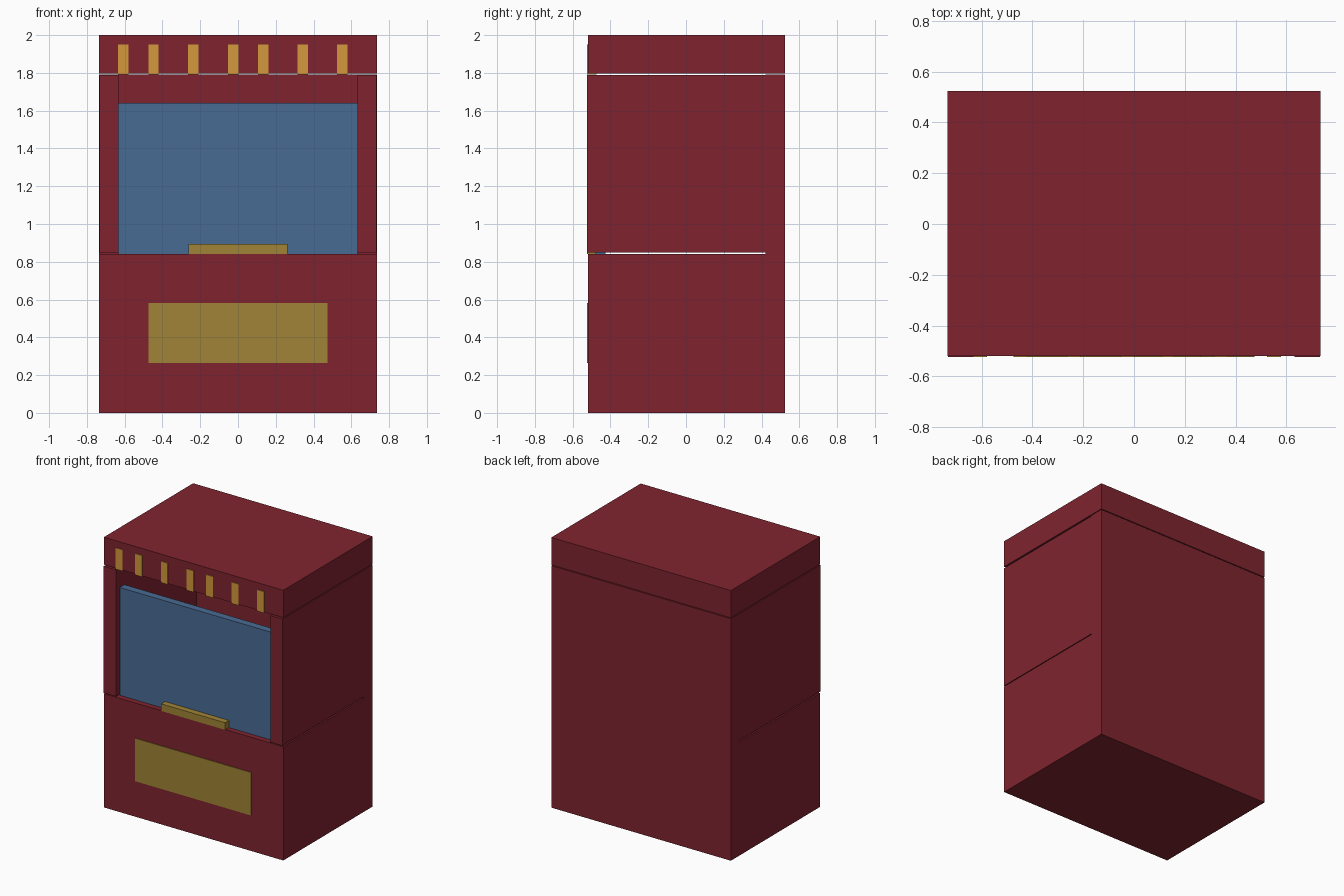
import bpy
import bmesh

if "Cube" in bpy.data.objects:
    bpy.data.objects.remove(bpy.data.objects["Cube"])


def srgb(r, g, b):
    return tuple(((c / 255 + 0.055) / 1.055) ** 2.4 for c in (r, g, b)) + (1.0,)


def material(name, rgb):
    m = bpy.data.materials.new(name)
    m.diffuse_color = srgb(*rgb)
    m.use_nodes = True
    m.node_tree.nodes["Principled BSDF"].inputs["Base Color"].default_value = m.diffuse_color
    return m


RED = material("dark_red", (128, 36, 47))
BLUE = material("glass_blue", (73, 107, 148))
BRASS = material("dull_brass", (160, 131, 54))
GOLD = material("warm_gold", (210, 153, 60))


def prism(name, profile, x0, x1, mat):
    """Extrude a (y, z) outline from x0 to x1."""
    bm = bmesh.new()
    face = bm.faces.new([bm.verts.new((x0, y, z)) for y, z in profile])
    ext = bmesh.ops.extrude_face_region(bm, geom=[face])
    moved = [v for v in ext["geom"] if isinstance(v, bmesh.types.BMVert)]
    bmesh.ops.translate(bm, verts=moved, vec=(x1 - x0, 0, 0))
    bmesh.ops.recalc_face_normals(bm, faces=bm.faces)
    mesh = bpy.data.meshes.new(name)
    bm.to_mesh(mesh)
    bm.free()
    mesh.materials.append(mat)
    obj = bpy.data.objects.new(name, mesh)
    bpy.context.collection.objects.link(obj)
    return obj


def box(name, x, y, z, mat):
    outline = [(y[0], z[0]), (y[1], z[0]), (y[1], z[1]), (y[0], z[1])]
    return prism(name, outline, x[0], x[1], mat)


W, FRONT, BACK = 0.735, -0.525, 0.525
FACE = -0.52       # front of the base and canopy, just behind the trim
WALL = 0.42        # inner face of the back wall

# Base and back wall in one L-shaped body
prism("base_and_back",
      [(FACE, 0), (BACK, 0), (BACK, 1.791), (WALL, 1.791), (WALL, 0.842), (FACE, 0.842)],
      -W, W, RED)

# Side walls, set slightly inside the body with a thin gap above and below
for side, s in (("left", -1), ("right", 1)):
    box(side + "_wall", sorted((s * 0.632, s * 0.732)), (FRONT, WALL), (0.85, 1.788), RED)

# Canopy floating just above the walls
box("canopy", (-W, W), (FACE, BACK), (1.797, 2.0), RED)

# Glass pane, handle and front plate
box("glass_pane", (-0.632, 0.632), (-0.48, -0.425), (0.842, 1.64), BLUE)
box("handle", (-0.262, 0.262), (FRONT, -0.473), (0.842, 0.895), BRASS)
box("front_plate", (-0.475, 0.475), (FRONT, FACE + 0.002), (0.265, 0.583), BRASS)

# Gold tabs let into the canopy front
for i, x in enumerate((-0.635, -0.475, -0.265, -0.053, 0.106, 0.315, 0.525)):
    box(f"canopy_tab_{i + 1}", (x, x + 0.055), (FRONT, -0.475), (1.792, 1.95), GOLD)
